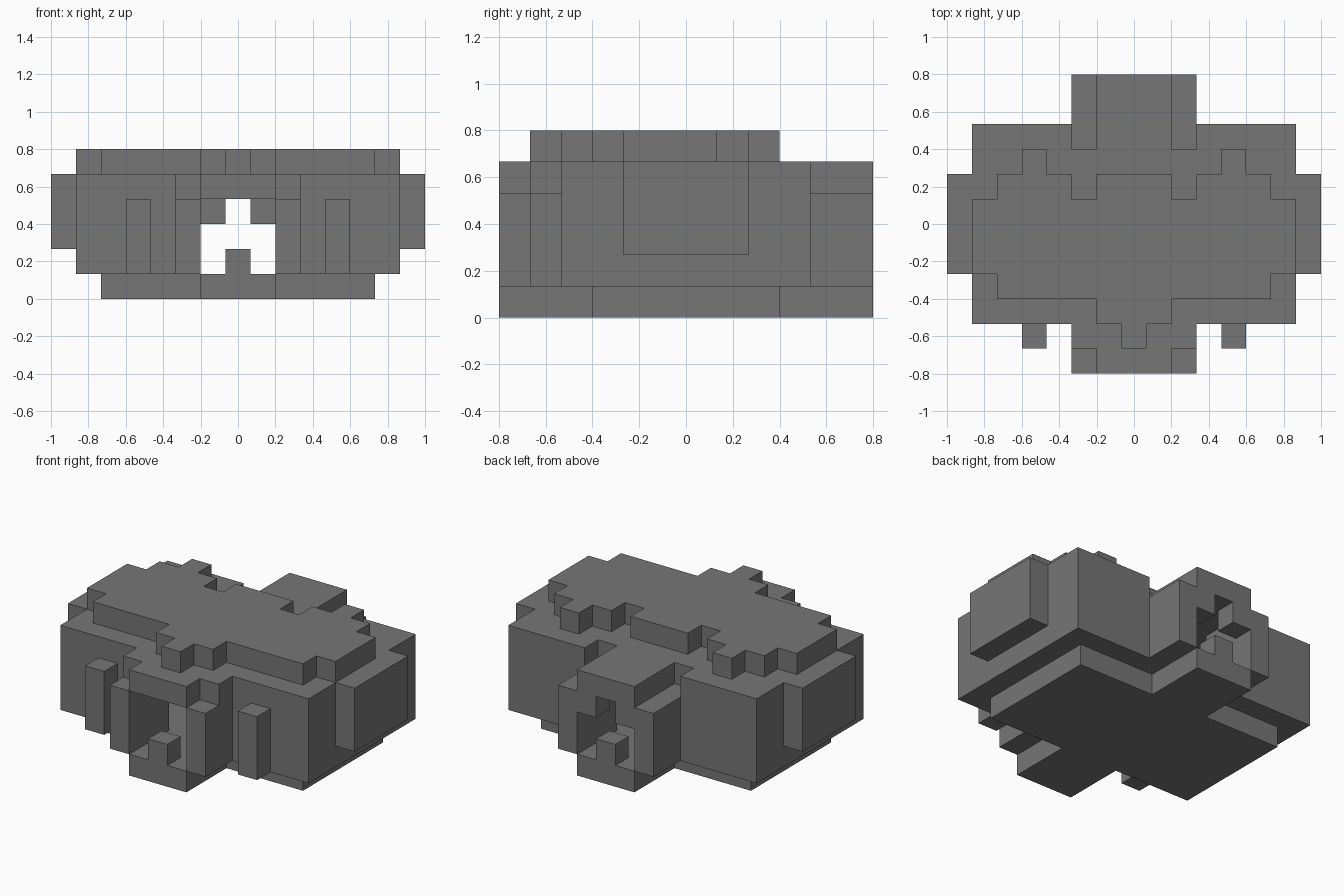
import bpy, bmesh

if "Cube" in bpy.data.objects:
    bpy.data.objects.remove(bpy.data.objects["Cube"], do_unlink=True)

U = 2 / 15  # one block of the building grid

stone = bpy.data.materials.new("stone_grey")
stone.use_nodes = True
GREY = (0.18, 0.18, 0.18, 1)
stone.diffuse_color = GREY
stone.node_tree.nodes["Principled BSDF"].inputs["Base Color"].default_value = GREY


def slab(name, outline, low, high):
    """Extrude a plan outline, in blocks, between two heights."""
    bm = bmesh.new()
    face = bm.faces.new([bm.verts.new((x * U, y * U, low * U)) for x, y in outline])
    raised = bmesh.ops.extrude_face_region(bm, geom=[face], use_keep_orig=True)
    top = [v for v in raised["geom"] if isinstance(v, bmesh.types.BMVert)]
    bmesh.ops.translate(bm, verts=top, vec=(0, 0, (high - low) * U))
    bmesh.ops.recalc_face_normals(bm, faces=bm.faces)
    mesh = bpy.data.meshes.new(name)
    bm.to_mesh(mesh)
    bm.free()
    mesh.materials.append(stone)
    obj = bpy.data.objects.new(name, mesh)
    bpy.context.collection.objects.link(obj)


def symmetric(name, half, low, high):
    """Slab whose left half outline runs from front to back."""
    slab(name, half + [(-x, y) for x, y in reversed(half)], low, high)


def pair(name, outline, low, high):
    """The same slab on the left and right sides."""
    slab("left_" + name, outline, low, high)
    slab("right_" + name, [(-x, y) for x, y in outline], low, high)


def rect(x0, x1, y0, y1):
    return [(x0, y0), (x1, y0), (x1, y1), (x0, y1)]


# Floor with a tongue under each porch
symmetric("floor", [(1.5, -6), (1.5, -3), (5.5, -3), (5.5, 3), (1.5, 3), (1.5, 6)], 0, 1)

# Hollow walls with door jambs at front and back
pair("wall", [(1.5, -6), (2.5, -6), (2.5, -4), (6.5, -4), (6.5, 4), (2.5, 4),
              (2.5, 6), (1.5, 6), (1.5, 3), (5.5, 3), (5.5, -3), (1.5, -3)], 1, 4)

# Ceiling, side bay tops and porch lintels
symmetric("ceiling", [(1.5, -6), (1.5, -5), (2.5, -5), (2.5, -4), (6.5, -4), (6.5, -2),
                      (7.5, -2), (7.5, 2), (6.5, 2), (6.5, 4), (2.5, 4), (2.5, 3),
                      (1.5, 3), (1.5, 6)], 4, 5)

# Stepped roof
symmetric("roof", [(0.5, -5), (0.5, -4), (1.5, -4), (1.5, -3), (5.5, -3), (5.5, -2),
                   (6.5, -2), (6.5, 1), (5.5, 1), (5.5, 2), (4.5, 2), (4.5, 3),
                   (3.5, 3), (3.5, 2), (2.5, 2), (2.5, 1), (1.5, 1), (1.5, 2)], 5, 6)

# Side bays, front pillars and the corners of the back doorway
pair("side_bay", rect(6.5, 7.5, -2, 2), 2, 4)
pair("front_pillar", rect(3.5, 4.5, -5, -4), 1, 4)
pair("back_door_corner", rect(0.5, 1.5, 5, 6), 3, 4)

# Posts standing in the doorways
slab("front_door_post", rect(-0.5, 0.5, -6, -5), 1, 2)
slab("back_door_post", rect(-0.5, 0.5, 5, 6), 1, 2)

# Block above the front porch under the roof's front step
slab("front_porch_block", rect(-1.5, 1.5, -5, -4), 4, 5)
